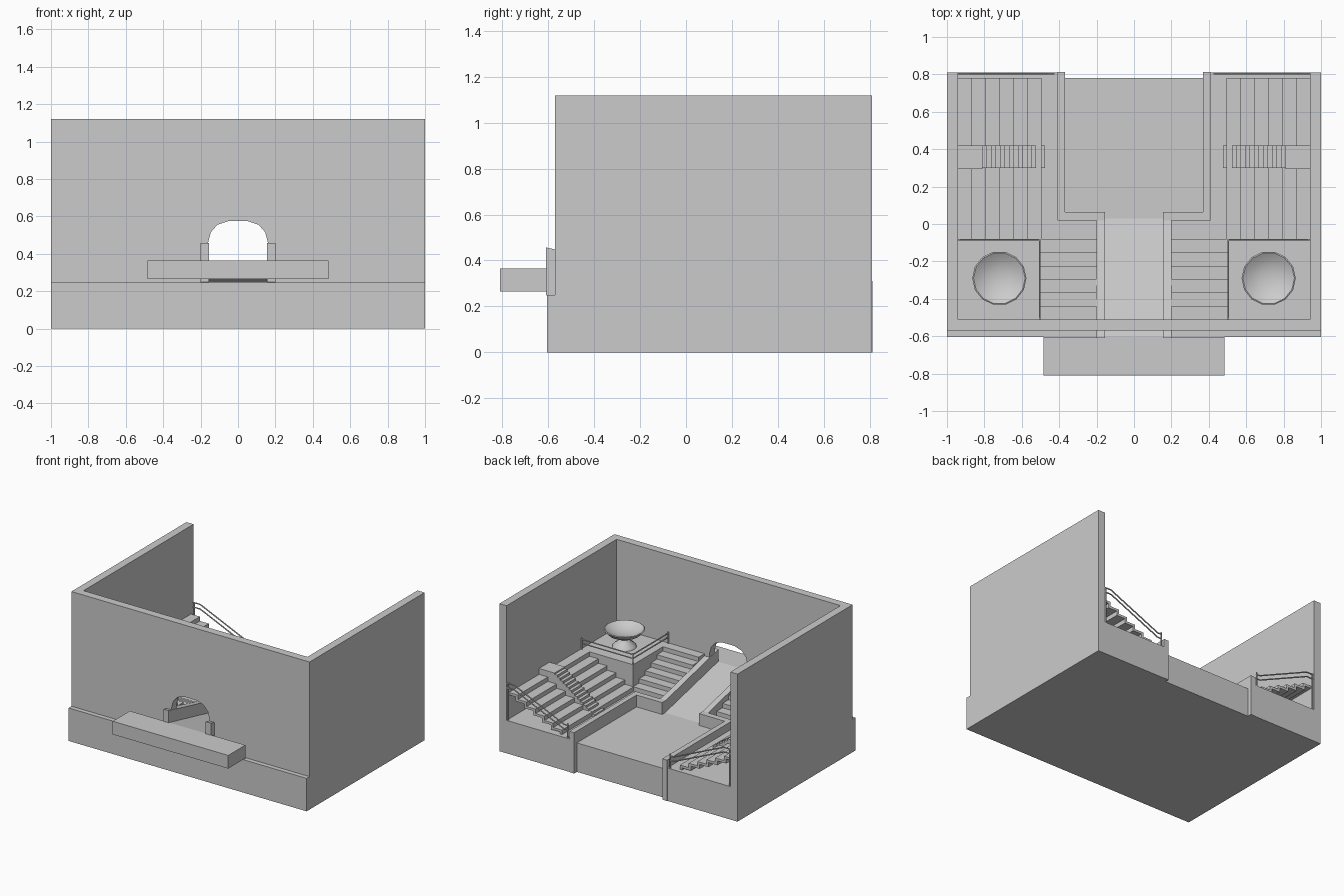
import bpy, bmesh, math
from mathutils import Vector

if "Cube" in bpy.data.objects:
    bpy.data.objects.remove(bpy.data.objects["Cube"])


def finish(name, bm, mirror=False):
    bmesh.ops.recalc_face_normals(bm, faces=bm.faces)
    me = bpy.data.meshes.new(name)
    bm.to_mesh(me)
    bm.free()
    ob = bpy.data.objects.new(name, me)
    bpy.context.collection.objects.link(ob)
    if mirror:
        m = ob.modifiers.new("mirror", 'MIRROR')
        m.use_mirror_merge = False
    return ob


def add_prism(bm, pts, axis, a, b):
    """Extrude a 2D outline from a to b along the given axis."""
    place = {'x': lambda p, t: (t, p[0], p[1]),
             'y': lambda p, t: (p[0], t, p[1]),
             'z': lambda p, t: (p[0], p[1], t)}[axis]
    lo = [bm.verts.new(place(p, a)) for p in pts]
    hi = [bm.verts.new(place(p, b)) for p in pts]
    bm.faces.new(lo)
    bm.faces.new(hi[::-1])
    n = len(pts)
    for i in range(n):
        j = (i + 1) % n
        bm.faces.new((lo[i], lo[j], hi[j], hi[i]))


def prism(name, pts, axis, a, b, mirror=False):
    bm = bmesh.new()
    add_prism(bm, pts, axis, a, b)
    return finish(name, bm, mirror)


def box(name, x, y, z, mirror=False):
    return prism(name, [(x[0], y[0]), (x[1], y[0]), (x[1], y[1]), (x[0], y[1])],
                 'z', z[0], z[1], mirror)


def stair_profile(start, end, z0, z1, n, thick=None):
    """Stepped outline; solid to z0, or a folded slab of given thickness."""
    d, h = (end - start) / n, (z1 - z0) / n
    top = []
    for i in range(n):
        top += [(start + d * i, z0 + h * (i + 1)), (start + d * (i + 1), z0 + h * (i + 1))]
    if thick is None:
        return [(start, z0)] + top + [(end, z0)]
    s = thick if d > 0 else -thick
    under = []
    for i in reversed(range(n)):
        z = z0 + h * (i + 1) - thick
        under += [(end if i == n - 1 else start + d * (i + 1) + s, z), (start + d * i + s, z)]
    return [(start, z0)] + top + under + [(start + s, z0)]


def rails(name, paths, r=0.005):
    """Round tubes along poly-line paths, mirrored to both sides."""
    bm = bmesh.new()
    for path in paths:
        for p, q in zip(path, path[1:]):
            p, q = Vector(p), Vector(q)
            d = q - p
            res = bmesh.ops.create_cone(bm, cap_ends=True, segments=6, radius1=r,
                                        radius2=r, depth=d.length)
            rot = d.to_track_quat('Z', 'Y')
            for v in res['verts']:
                v.co = rot @ v.co + (p + q) / 2
    return finish(name, bm, True)


# Base: raised sides, lower centre court, sill at the entrance
G, F, P = 0.25, 0.22, 0.45
prism("side_base", [(.16, -.605), (1, -.605), (1, .81), (.37, .81), (.37, .065), (.16, .065)],
      'z', 0, G, True)
box("court_floor", (-.38, .38), (-.57, .78), (0, F))
box("entrance_sill", (-.16, .16), (-.605, -.50), (0, G))

# Outer walls, the front one with an arched doorway
arch = [(.16, G), (.16, .46), (.145, .515), (.11, .555), (.05, .575)]
prism("front_wall", [(-1, G), (-1, 1.12), (1, 1.12), (1, G)] + arch
      + [(-x, z) for x, z in reversed(arch)], 'y', -.57, -.51)
box("side_wall", (.94, 1), (-.51, .81), (G, 1.12), True)

# Entrance platform, ramp and the parapets beside them
box("entrance_platform", (-.485, .485), (-.81, -.605), (.265, .365))
prism("ramp", [(-.605, .265), (-.605, .365), (.03, F), (.03, .15), (-.45, .20)], 'x', -.16, .16)
prism("ramp_parapet", [(-.61, G), (-.61, .457), (.02, .31), (.065, .31), (.065, .2), (-.56, .2)],
      'x', .155, .2, True)
prism("court_parapet", [(.2, .02), (.41, .02), (.41, .813), (.37, .813), (.37, .065), (.2, .065)],
      'z', 0, .31, True)

# Seating terraces: folded stepped slabs climbing to the side walls
prism("seating_terrace", stair_profile(.495, .94, G, P, 6, .018), 'y', -.08, .78, True)

# Narrow aisle stair crossing the terrace, with a top landing
prism("aisle_stair", stair_profile(.475, .81, G, .485, 14), 'y', .30, .42, True)
box("aisle_landing", (.81, .94), (.295, .42), (G, .495), True)

# Corner podium and the stair leading up to it
box("podium", (.5, .94), (-.51, -.08), (G, P), True)
prism("podium_stair", stair_profile(-.08, -.51, G, P, 6), 'x', .2, .5, True)

# Bowl on a flared foot, turned from a profile
profile = [(0, P), (.085, P), (.08, .465), (.045, .49), (.035, .51), (.06, .525),
           (.115, .55), (.145, .583), (.138, .587), (.10, .562), (.05, .547), (0, .542)]
bm = bmesh.new()
vs = [bm.verts.new((r, 0, z)) for r, z in profile]
es = [bm.edges.new(e) for e in zip(vs, vs[1:])]
bmesh.ops.spin(bm, geom=vs + es, cent=(0, 0, 0), axis=(0, 0, 1),
               angle=math.tau, steps=14, use_duplicate=False)
bmesh.ops.remove_doubles(bm, verts=bm.verts, dist=1e-4)
bmesh.ops.translate(bm, verts=bm.verts, vec=(.72, -.29, 0))
bowl = finish("bowl", bm, True)
bpy.context.view_layer.objects.active = bowl
bowl.select_set(True)
bpy.ops.object.shade_smooth_by_angle(angle=math.radians(40))
bowl.select_set(False)

# Handrails at the open end of the terrace
paths = []
for h in (.045, .08):
    paths.append([(.94, .803, P + h), (.88, .803, P + h), (.46, .803, .265 + h), (.425, .803, .265 + h)])
paths += [[(.43, .803, G), (.43, .803, .36)], [(.93, .803, G), (.93, .803, P + .08)]]
rails("terrace_handrail", paths)

# Guard rails around the podium
paths = [[(.94, -.084, P + h), (.504, -.084, P + h), (.504, -.51, P + h)] for h in (.045, .075)]
paths += [[(x, y, P), (x, y, P + .085)] for x, y in ((.935, -.084), (.504, -.084), (.504, -.505))]
rails("podium_guard_rail", paths)
